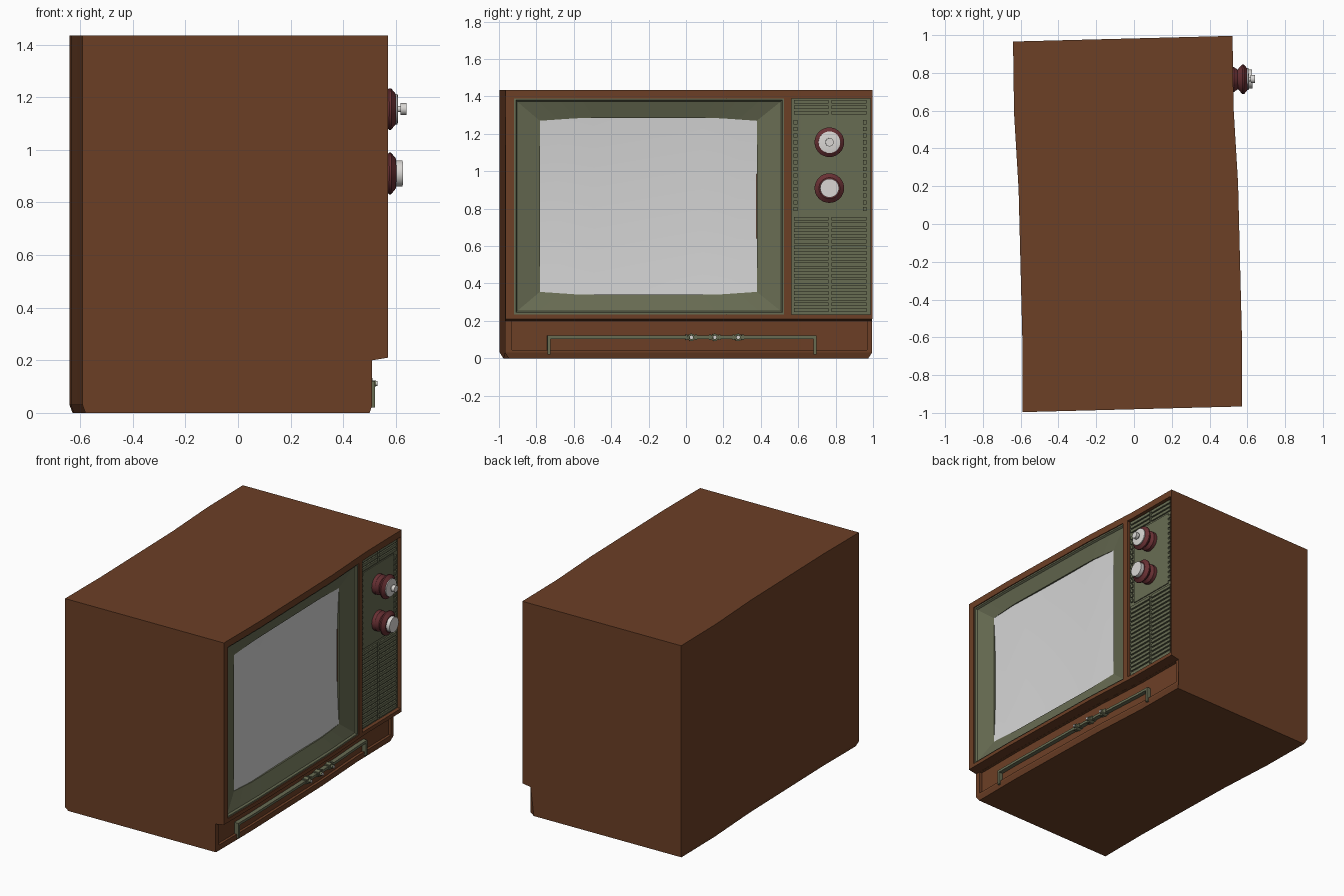
import bpy, bmesh, math

if "Cube" in bpy.data.objects:
    bpy.data.objects.remove(bpy.data.objects["Cube"])

def mat(name, r, g, b):
    m = bpy.data.materials.new(name)
    m.diffuse_color = (r, g, b, 1)
    m.use_nodes = True
    m.node_tree.nodes["Principled BSDF"].inputs["Base Color"].default_value = m.diffuse_color
    return m

BROWN = mat("wood_brown", .150, .050, .019)
GREEN = mat("olive_green", .138, .150, .086)
MAROON = mat("maroon", .140, .030, .034)
GLASS = mat("screen_grey", .66, .66, .66)
SILVER = mat("knob_silver", .70, .68, .66)

# The set is modelled square (u = depth, v = width), then turned and bent slightly
BEND = [(-1.1, -.01), (-.6, -.01), (-.2, -.02), (.2, -.03), (.4, -.042), (.6, -.054), (1.1, -.061)]
CUTS = [b[0] for b in BEND]

def offset(v):
    for (a, fa), (b, fb) in zip(BEND, BEND[1:]):
        if v <= b:
            return fa + (fb - fa) * (v - a) / (b - a)
    return BEND[-1][1]

def bend(me):
    for p in me.vertices:
        u, v, z = p.co
        p.co = (u + offset(v), v + .0258 * u, z)

def finish(bm, name, m, warp=True, fix=True):
    if fix:
        bmesh.ops.recalc_face_normals(bm, faces=bm.faces[:])
    me = bpy.data.meshes.new(name)
    bm.to_mesh(me)
    bm.free()
    me.materials.append(m)
    if warp:
        bend(me)
    ob = bpy.data.objects.new(name, me)
    bpy.context.scene.collection.objects.link(ob)
    return ob

def add_prism(bm, prof, v0, v1):
    """Extrude a (u, z) profile along v, with rings where the bend changes."""
    vs = [v0] + [c for c in CUTS if v0 + .001 < c < v1 - .001] + [v1]
    rings = [[bm.verts.new((u, v, z)) for u, z in prof] for v in vs]
    n = len(prof)
    for a, b in zip(rings, rings[1:]):
        for i in range(n):
            bm.faces.new((a[i], a[(i + 1) % n], b[(i + 1) % n], b[i]))
    bm.faces.new(rings[0])
    bm.faces.new(rings[-1][::-1])

def add_box(bm, u0, u1, v0, v1, z0, z1):
    add_prism(bm, [(u0, z0), (u1, z0), (u1, z1), (u0, z1)], v0, v1)

def lathe(name, prof, v, z, m, seg=32):
    """Turn a (u, radius) profile round an axis pointing out of the front."""
    bm = bmesh.new()
    rings = [[bm.verts.new((u, v + r * math.cos(2 * math.pi * i / seg), z + r * math.sin(2 * math.pi * i / seg)))
              for i in range(seg)] for u, r in prof]
    for a, b in zip(rings, rings[1:]):
        for i in range(seg):
            bm.faces.new((a[i], a[(i + 1) % seg], b[(i + 1) % seg], b[i]))
    bm.faces.new(rings[0])
    bm.faces.new(rings[-1])
    return smooth(finish(bm, name, m))

def smooth(ob, deg=30):
    bpy.ops.object.select_all(action='DESELECT')
    ob.select_set(True)
    bpy.context.view_layer.objects.active = ob
    bpy.ops.object.shade_smooth_by_angle(angle=math.radians(deg))
    return ob

# Cabinet: stepped side profile, chamfered foot
bm = bmesh.new()
add_prism(bm, [(-.57, 0), (.51, 0), (.52, .03), (.52, .2), (.581, .21), (.581, 1.435),
               (-.581, 1.435), (-.581, .03)], -.981, .981)
for p in bm.verts:
    if p.co.z < .001 and abs(p.co.y) > .9:
        p.co.y *= .98
cabinet = finish(bm, "cabinet", BROWN, warp=False)

# Recesses for screen, control panel and base front
bm = bmesh.new()
add_box(bm, .49, .7, -.935, .51, .235, 1.39)
add_box(bm, .545, .7, .55, .972, .235, 1.39)
add_box(bm, .502, .56, -.945, .955, .045, .199)
cutter = finish(bm, "recess_cutter", BROWN, warp=False)
cutter.hide_render = True
mod = cabinet.modifiers.new("recesses", 'BOOLEAN')
mod.object = cutter
mod.operation = 'DIFFERENCE'
mod.solver = 'EXACT'
bpy.context.view_layer.objects.active = cabinet
bpy.ops.object.modifier_apply(modifier="recesses")
bpy.data.objects.remove(cutter)
bend(cabinet.data)

# Screen bezel: lip and funnel running back to a slightly bowed opening
N = 12
def loop(u, v0, v1, z0, z1, bow=0):
    def edge(t):
        return bow * min(1, (1 - abs(2 * t - 1)) / .35)
    low = [(u, v0 + (v1 - v0) * i / N, z0 - edge(i / N)) for i in range(N + 1)]
    top = [(u, v0 + (v1 - v0) * i / N, z1 + edge(i / N)) for i in range(N, -1, -1)]
    return low + top

OPEN = (-.795, .365, .355, 1.27, .014)
bm = bmesh.new()
rings = [[bm.verts.new(p) for p in loop(*a)] for a in (
    (.50, -.935, .51, .235, 1.39), (.574, -.935, .51, .235, 1.39),
    (.574, -.925, .50, .245, 1.38), (.562, -.918, .493, .252, 1.373),
    (.528,) + OPEN, (.515,) + OPEN)]
for a, b in zip(rings, rings[1:]):
    for i in range(len(a)):
        j = (i + 1) % len(a)
        bm.faces.new((a[i], a[j], b[j], b[i]))
finish(bm, "screen_bezel", GREEN)

# Screen glass: gently dished grid filling the opening
bm = bmesh.new()
border = loop(0, *OPEN)
grid = []
for i in range(N + 1):
    lo, hi = border[i], border[2 * N + 1 - i]
    s = 2 * i / N - 1
    col = []
    for k in range(N + 1):
        t = k / N
        d = (1 - s * s) * .4 + (1 - (2 * t - 1) ** 2) * .6
        col.append(bm.verts.new((.527 - .025 * d, lo[1], lo[2] + (hi[2] - lo[2]) * t)))
    grid.append(col)
for a, b in zip(grid, grid[1:]):
    for k in range(N):
        bm.faces.new((a[k], b[k], b[k + 1], a[k + 1]))
smooth(finish(bm, "screen_glass", GLASS, fix=False), 60)

# Control panel: back plate and raised centre plate
bm = bmesh.new()
add_box(bm, .54, .556, .55, .972, .235, 1.39)
add_box(bm, .55, .562, .59, .925, .775, 1.29)
finish(bm, "control_panel", GREEN)

# Speaker slats in two columns, and small studs beside the knobs
bm = bmesh.new()
rows = [.248 + .0305 * i for i in range(17)] + [1.303 + .0295 * i for i in range(3)]
for z in rows:
    for v0, v1 in ((.562, .747), (.763, .95)):
        add_box(bm, .55, .566, v0, v1, z, z + .02)
for i in range(14):
    for v in (.561, .931):
        add_box(bm, .55, .566, v, v + .02, .787 + .0357 * i, .809 + .0357 * i)
finish(bm, "speaker_slats", GREEN)

# Tuning knobs: waisted collars with metal caps
COLLAR = [(.555, .066), (.585, .066), (.605, .052), (.630, .079), (.638, .079), (.657, .056)]
for name, z, cap in (("upper", 1.155, [(.65, .058), (.662, .058), (.664, .05), (.664, .012), (.674, .012),
                                       (.674, .022), (.697, .022)]),
                     ("lower", .91, [(.65, .05), (.682, .05)])):
    lathe(name + "_knob_collar", COLLAR, .75, z, MAROON)
    lathe(name + "_knob_cap", cap, .75, z, SILVER)

# Base trim: long rail with drop ends
bm = bmesh.new()
add_box(bm, .495, .531, -.755, .685, .104, .121)
for v in (-.755, .668):
    add_box(bm, .495, .531, v, v + .017, .02, .104)
finish(bm, "base_trim", GREEN)

# Three small adjusters on the rail
for i, v in enumerate((.015, .14, .265)):
    lathe("adjuster_%d" % (i + 1), [(.50, .02), (.536, .02), (.536, .012), (.55, .012)], v, .112, GREEN, 16)
    lathe("adjuster_tip_%d" % (i + 1), [(.549, .009), (.555, .009)], v, .112, SILVER, 16)
    bm = bmesh.new()
    for s in (-.03, .02):
        add_box(bm, .50, .535, v + s, v + s + .01, .098, .127)
    finish(bm, "adjuster_clips_%d" % (i + 1), GREEN)
